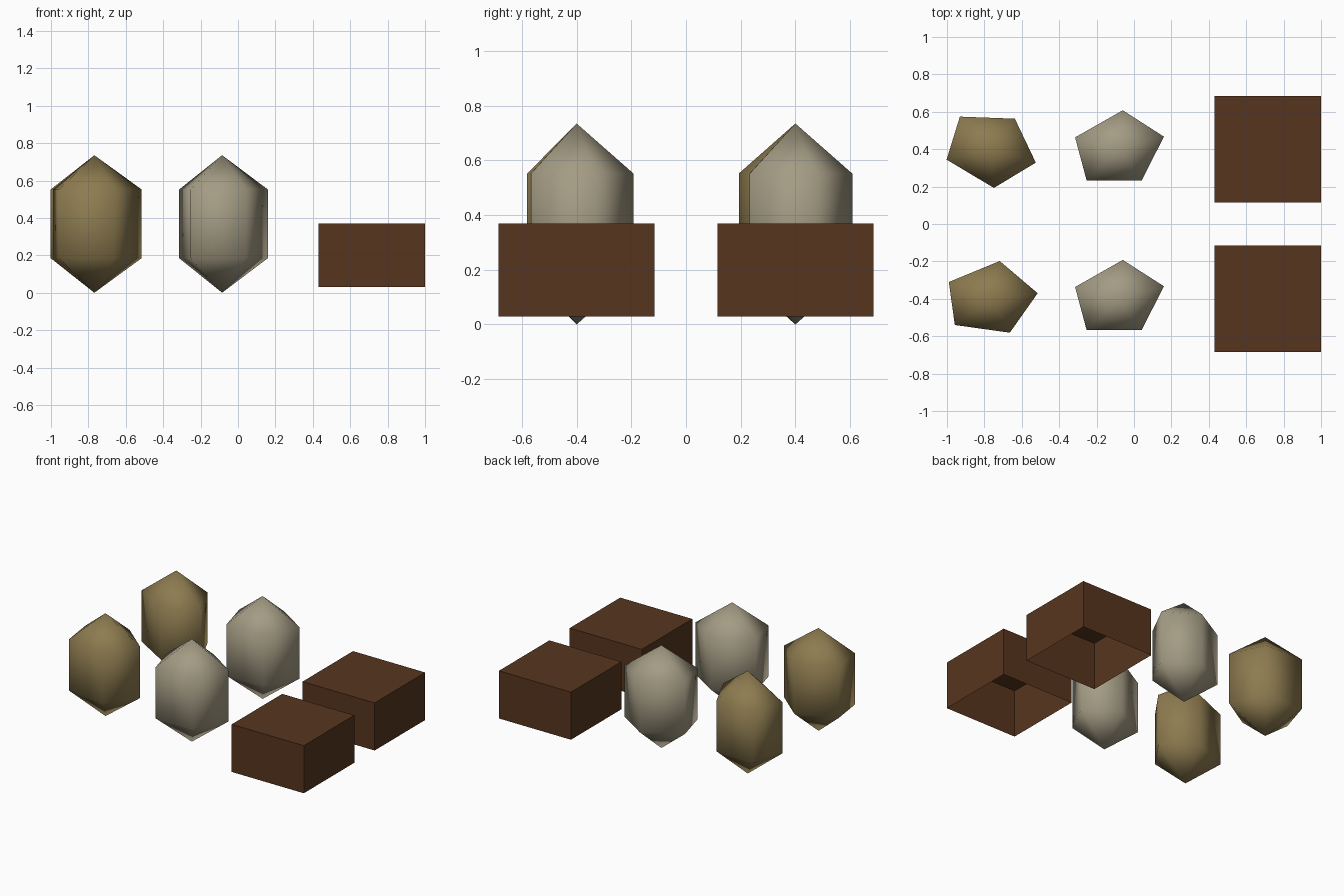
import bpy, bmesh

if "Cube" in bpy.data.objects:
    bpy.data.objects.remove(bpy.data.objects["Cube"])


def material(name, rgb):
    m = bpy.data.materials.new(name)
    m.diffuse_color = (*rgb, 1)
    m.use_nodes = True
    m.node_tree.nodes["Principled BSDF"].inputs["Base Color"].default_value = m.diffuse_color
    return m


tan = material("tan_stone", (0.27, 0.20, 0.08))
grey = material("pale_stone", (0.37, 0.33, 0.23))
brown = material("brown", (0.095, 0.036, 0.013))


def finish(name, bm, loc, mat, smooth):
    bmesh.ops.recalc_face_normals(bm, faces=bm.faces)
    for f in bm.faces:
        f.smooth = smooth
    mesh = bpy.data.meshes.new(name)
    bm.to_mesh(mesh)
    bm.free()
    mesh.materials.append(mat)
    ob = bpy.data.objects.new(name, mesh)
    ob.location = loc
    bpy.context.collection.objects.link(ob)


# Five-sided pebble: two equal rings closed by a point above and below
def pebble(name, x, y, outline, mat):
    bm = bmesh.new()
    low = [bm.verts.new((px, py, 0.185)) for px, py in outline]
    high = [bm.verts.new((px, py, 0.552)) for px, py in outline]
    bottom, top = bm.verts.new((0, 0, 0)), bm.verts.new((0, 0, 0.735))
    n = len(outline)
    for i in range(n):
        j = (i + 1) % n
        bm.faces.new((low[i], low[j], high[j], high[i]))
        bm.faces.new((high[i], high[j], top))
        bm.faces.new((low[j], low[i], bottom))
    finish(name, bm, (x, y, 0), mat, True)


# Thin-walled box, open underneath
def open_box(name, x, y):
    bm = bmesh.new()
    bmesh.ops.create_cube(bm, size=1)
    bmesh.ops.scale(bm, vec=(0.57, 0.57, 0.34), verts=bm.verts)
    bmesh.ops.recalc_face_normals(bm, faces=bm.faces)
    under = [f for f in bm.faces if f.normal.z < -0.5]
    bmesh.ops.delete(bm, geom=under, context='FACES_ONLY')
    finish(name, bm, (x, y, 0.20), brown, False)


grey_outline = [(0.025, 0.208), (-0.23, 0.063), (-0.168, -0.168), (0.126, -0.167), (0.245, 0.067)]
tan_front = [(0.05, 0.202), (-0.222, 0.09), (-0.19, -0.14), (0.104, -0.181), (0.253, 0.03)]
tan_back = [(-0.163, 0.174), (-0.234, -0.056), (0.019, -0.207), (0.243, -0.072), (0.131, 0.163)]

for side, y, tan_outline in (("front", -0.4, tan_front), ("back", 0.4, tan_back)):
    pebble("tan_pebble_" + side, -0.768, y, tan_outline, tan)
    pebble("grey_pebble_" + side, -0.085, y, grey_outline, grey)
    open_box("open_box_" + side, 0.715, y)
